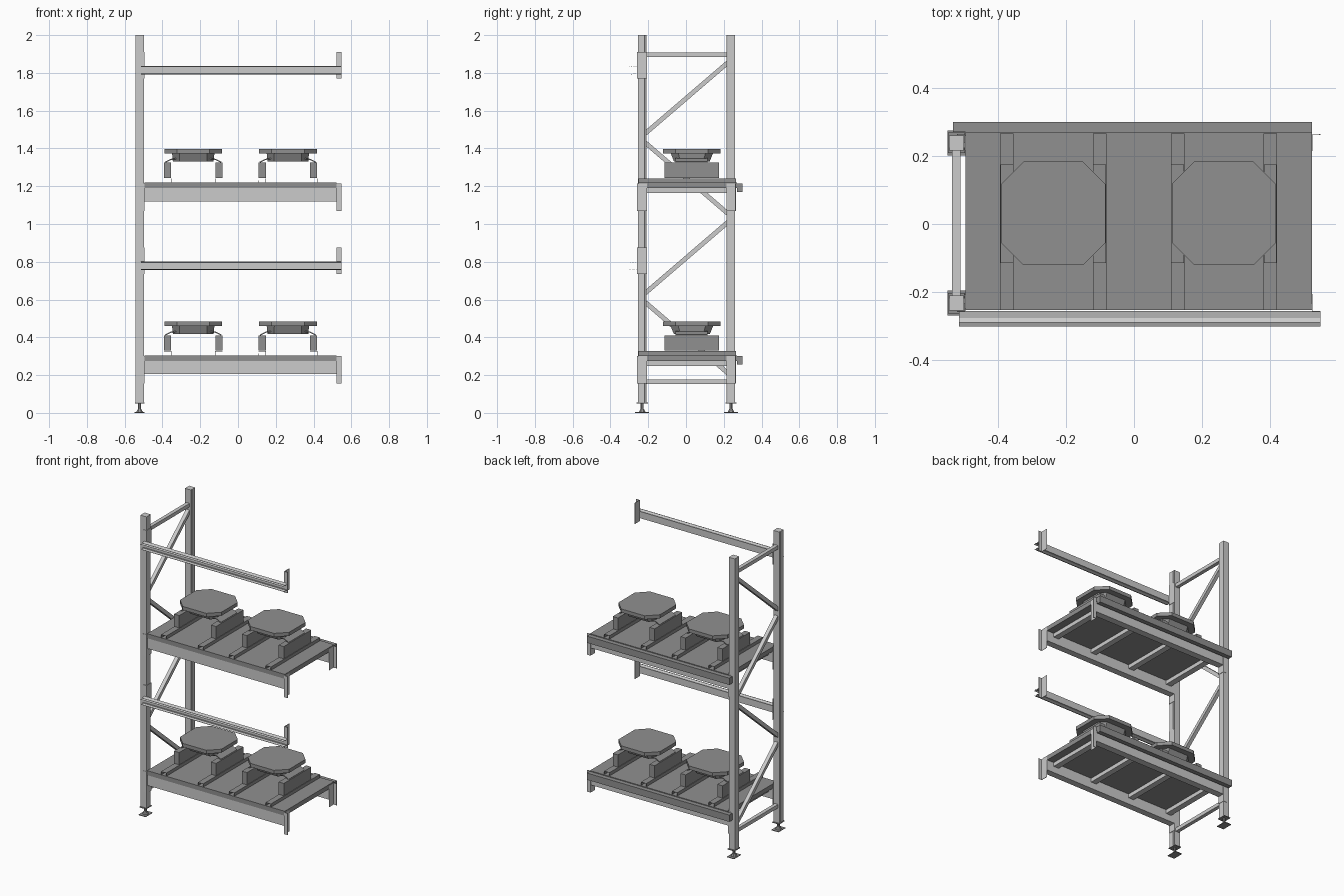
import bpy, bmesh, math
from mathutils import Vector

if "Cube" in bpy.data.objects:
    bpy.data.objects.remove(bpy.data.objects["Cube"])

DARK = bpy.data.materials.new("dark_grey")
DARK.diffuse_color = (0.28, 0.28, 0.28, 1)
DARK.use_nodes = True
DARK.node_tree.nodes["Principled BSDF"].inputs["Base Color"].default_value = DARK.diffuse_color


def place(axis, u, v, t):
    return {'x': (t, u, v), 'y': (u, t, v), 'z': (u, v, t)}[axis]


def finish(name, bm, mat=None):
    bmesh.ops.recalc_face_normals(bm, faces=bm.faces)
    me = bpy.data.meshes.new(name)
    bm.to_mesh(me)
    bm.free()
    if mat:
        me.materials.append(mat)
    ob = bpy.data.objects.new(name, me)
    bpy.context.collection.objects.link(ob)
    return ob


def loft(name, axis, lower, upper, a, b, mat=None):
    """Solid between two outlines with equal point counts."""
    bm = bmesh.new()
    lo = [bm.verts.new(place(axis, u, v, a)) for u, v in lower]
    hi = [bm.verts.new(place(axis, u, v, b)) for u, v in upper]
    bm.faces.new(lo)
    bm.faces.new(hi)
    n = len(lo)
    for i in range(n):
        bm.faces.new((lo[i], lo[(i + 1) % n], hi[(i + 1) % n], hi[i]))
    return finish(name, bm, mat)


def sheet(name, axis, pts, a, b, thick=0.003, mat=None):
    """Folded sheet metal: open profile swept along an axis."""
    bm = bmesh.new()
    lo = [bm.verts.new(place(axis, u, v, a)) for u, v in pts]
    hi = [bm.verts.new(place(axis, u, v, b)) for u, v in pts]
    for i in range(len(pts) - 1):
        bm.faces.new((lo[i], lo[i + 1], hi[i + 1], hi[i]))
    ob = finish(name, bm, mat)
    mod = ob.modifiers.new("thickness", 'SOLIDIFY')
    mod.thickness = thick
    mod.offset = 0
    return ob


def box(name, x0, x1, y0, y1, z0, z1, mat=None):
    r = [(x0, y0), (x1, y0), (x1, y1), (x0, y1)]
    return loft(name, 'z', r, r, z0, z1, mat)


def octagon(cx, cy, hx, hy, c):
    return [(cx + x, cy + y) for x, y in (
        (-hx + c, -hy), (hx - c, -hy), (hx, -hy + c), (hx, hy - c),
        (hx - c, hy), (-hx + c, hy), (-hx, hy - c), (-hx, -hy + c))]


PX = -0.521                       # upright centre line
POSTS = {"front": (-0.232, 1), "back": (0.238, -1)}   # y centre, inward direction

for side, (py, s) in POSTS.items():
    # uprights: closed column with a shallow groove down each side
    h, g = 0.0225, 0.02
    prof = [(-h, -h), (h, -h), (h, 0.012), (g, 0.014), (g, 0.018), (h, h),
            (-h, h), (-g, 0.018), (-g, 0.014), (-h, 0.012)]
    prof = [(PX + u, py + s * v) for u, v in prof]
    loft(side + "_upright", 'z', prof, prof, 0.05, 2.0)
    # levelling foot
    box(side + "_foot_plate", -0.547, -0.495, py - 0.037, py + 0.037, 0, 0.004, DARK)
    box(side + "_foot_cap", -0.546, -0.496, py - 0.03, py + 0.03, 0.049, 0.054, DARK)
    big, small = octagon(PX, py, 0.018, 0.018, 0.01), octagon(PX, py, 0.008, 0.008, 0.004)
    loft(side + "_foot_cone", 'z', big, small, 0.004, 0.022, DARK)
    loft(side + "_foot_stem", 'z', small, small, 0.022, 0.049, DARK)


# end frame bracing
def brace(name, y0, z0, y1, z1, w=0.024):
    a, b = Vector((y0, z0)), Vector((y1, z1))
    d = (b - a).normalized()
    n = Vector((-d.y, d.x)) * w / 2
    quad = [a + n, a - n, b - n, b + n]
    return loft(name, 'x', quad, quad, PX - 0.013, PX + 0.012)


brace("top_brace", -0.212, 1.896, 0.218, 1.896)
brace("bottom_brace", -0.212, 0.166, 0.218, 0.166)
for i, (z0, z1) in enumerate([(1.48, 1.855), (1.43, 1.055), (0.635, 1.01), (0.585, 0.21)]):
    brace(f"diagonal_brace_{i}", -0.215, z0, 0.222, z1)


# beam end connectors: angle plates against the upright positions
def connector(name, end, side, z0, z1):
    yo, yi = (-0.257, -0.206) if side == "front" else (0.262, 0.214)
    xi, xo = (0.523, 0.547) if end > 0 else (-0.497, -0.52)
    sheet(name, 'z', [(xi, yi), (xi, yo), (xo, yo)], z0, z1)


def shelf(tag, z):
    """One storage level; z is the deck surface."""
    for side, (y0, y1) in {"front": (-0.25, -0.206), "back": (0.214, 0.26)}.items():
        box(f"{tag}_{side}_beam", -0.498, 0.523, y0, y1, z - 0.1, z - 0.03)
        for end, e in (("left", -1), ("right", 1)):
            connector(f"{tag}_{side}_{end}_connector", e, side, z - 0.15, z - 0.005)
    box(tag + "_deck", -0.495, 0.522, -0.252, 0.27, z - 0.03, z, DARK)
    box(tag + "_back_stop", -0.531, 0.522, 0.27, 0.3, z - 0.05, z - 0.005, DARK)
    for i, x in enumerate((-0.45, -0.15, 0.15, 0.45)):
        box(f"{tag}_cross_bar_{i}", x - 0.02, x + 0.02, -0.207, 0.215, z - 0.056, z - 0.03)
    for k, cx in (("left", -0.237), ("right", 0.264)):
        name = f"{tag}_{k}"
        for s in (-1, 1):
            # skid rail (open ended channel) and spacer block
            xa, xb = cx + s * 0.117, cx + s * 0.155
            sheet(name + "_skid_rail", 'y', [(xa, z), (xa, z + 0.021), (xb, z + 0.021), (xb, z)],
                  -0.252, 0.265, 0.002, DARK)
            box(name + "_spacer_block", min(xa, xb), max(xa, xb), -0.115, 0.175,
                z + 0.024, z + 0.106, DARK)
            # sloping support wing from turntable base down to block
            sheet(name + "_support_wing", 'y',
                  [(cx + s * 0.09, z + 0.126), (cx + s * 0.118, z + 0.122), (cx + s * 0.148, z + 0.107)],
                  -0.055, 0.115, 0.006, DARK)
        # octagonal plate on a collar
        top = octagon(cx, 0.031, 0.153, 0.152, 0.066)
        loft(name + "_octagon_plate", 'z', top, top, z + 0.154, z + 0.178, DARK)
        loft(name + "_collar", 'z', octagon(cx, 0.031, 0.108, 0.095, 0.035),
             octagon(cx, 0.031, 0.112, 0.112, 0.04), z + 0.112, z + 0.154, DARK)


shelf("lower", 0.305)
shelf("upper", 1.22)

# front picking rails: channel with wavy flanges
for tag, z in (("lower", 0.778), ("upper", 1.814)):
    half = [(-0.3, 0.017), (-0.289, 0.022), (-0.276, 0.017), (-0.256, 0.022)]
    prof = [(y, z + v) for y, v in half] + [(y, z - v) for y, v in reversed(half)]
    sheet(tag + "_front_rail", 'x', prof, -0.513, 0.547, 0.001)
    for end, e in (("left", -1), ("right", 1)):
        connector(f"{tag}_rail_{end}_connector", e, "front", z - 0.043, z + 0.097)
